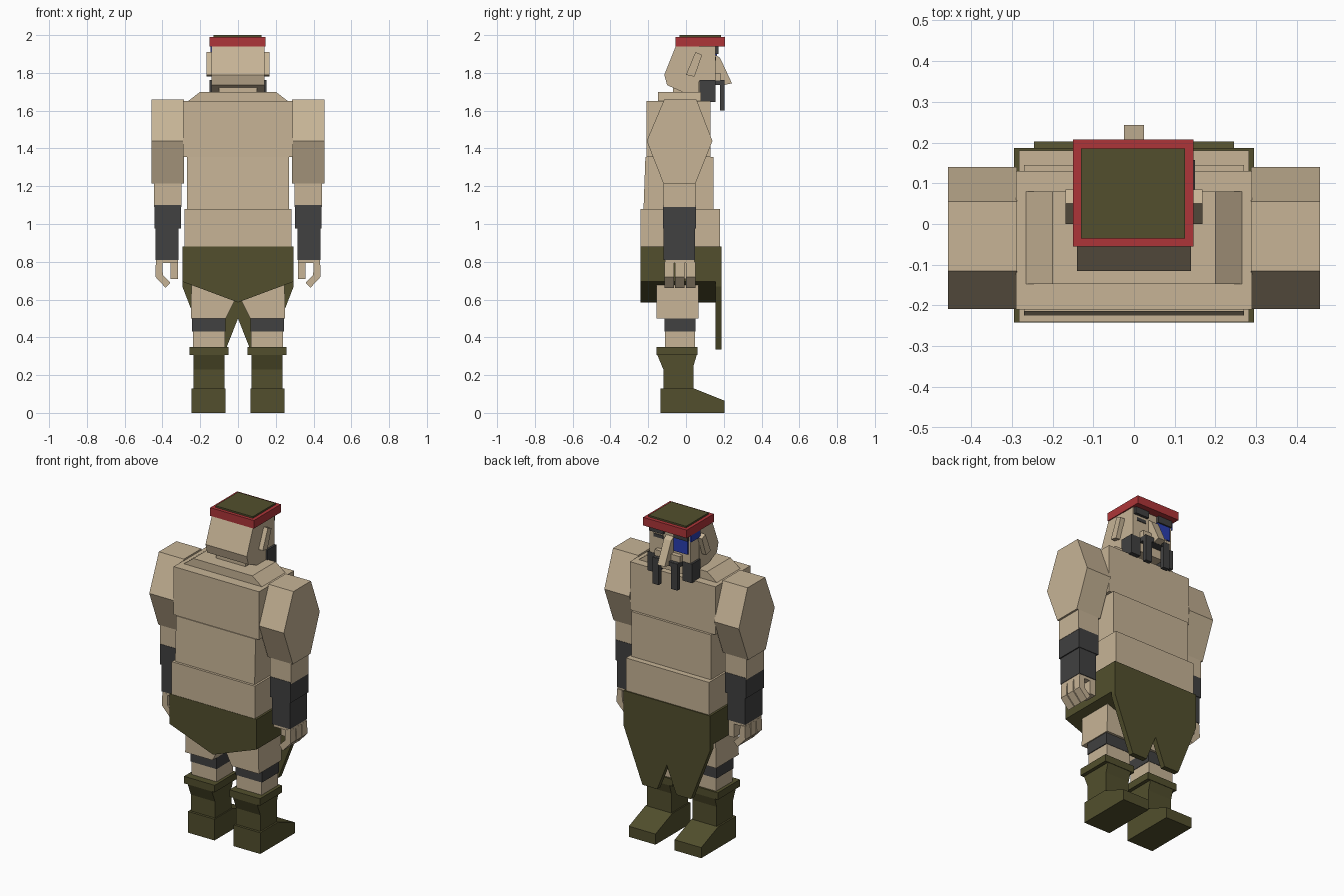
import bpy, bmesh


def material(name, rgb):
    m = bpy.data.materials.new(name)
    lin = [(c / 255 / 12.92) if c < 10 else ((c / 255 + 0.055) / 1.055) ** 2.4 for c in rgb]
    m.diffuse_color = (*lin, 1)
    return m


SKIN = material("skin beige", (199, 180, 150))
OLIVE = material("olive cloth", (82, 79, 45))
DARK = material("charcoal", (65, 65, 65))
RED = material("red band", (174, 53, 56))
BLUE = material("blue paint", (42, 62, 176))


def prism(name, axis, pts, a, b, mat):
    """Extrude a 2D profile from a to b. axis 'x': pts are (y, z); axis 'y': pts are (x, z)."""
    bm = bmesh.new()
    place = (lambda p, t: (t, p[0], p[1])) if axis == 'x' else (lambda p, t: (p[0], t, p[1]))
    near = [bm.verts.new(place(p, a)) for p in pts]
    far = [bm.verts.new(place(p, b)) for p in pts]
    bm.faces.new(near)
    bm.faces.new(far[::-1])
    n = len(pts)
    for i in range(n):
        j = (i + 1) % n
        bm.faces.new((near[i], far[i], far[j], near[j]))
    bmesh.ops.recalc_face_normals(bm, faces=bm.faces)
    me = bpy.data.meshes.new(name)
    bm.to_mesh(me)
    bm.free()
    me.materials.append(mat)
    ob = bpy.data.objects.new(name, me)
    bpy.context.collection.objects.link(ob)
    return ob


def box(name, x0, x1, y0, y1, z0, z1, mat):
    return prism(name, 'x', [(y0, z0), (y1, z0), (y1, z1), (y0, z1)], x0, x1, mat)


# Torso: three stacked blocks and sloped shoulders
box("chest", -0.29, 0.29, -0.21, 0.13, 1.355, 1.65, SKIN)
prism("waist", 'x', [(-0.225, 1.075), (0.145, 1.075), (0.145, 1.355), (-0.215, 1.355)],
      -0.27, 0.27, SKIN)
box("belly", -0.282, 0.282, -0.24, 0.18, 0.86, 1.08, SKIN)
prism("shoulder_slope", 'y', [(-0.265, 1.65), (0.265, 1.65), (0.20, 1.70), (-0.20, 1.70)],
      -0.147, 0.08, SKIN)

# Loincloth: pointed body plus a notched flap on the face side
prism("loincloth", 'y', [(-0.295, 0.88), (-0.295, 0.695), (0, 0.585), (0.295, 0.695), (0.295, 0.88)],
      -0.242, 0.157, OLIVE)
flap = [(0.295, 0.88), (0.295, 0.67), (0.165, 0.335), (0.065, 0.335)]
prism("loincloth_flap", 'y', flap + [(0, 0.5)] + [(-x, z) for x, z in flap[::-1]],
      0.155, 0.187, OLIVE)

# Limbs, repeated on both sides
for s, side in ((-1, "left"), (1, "right")):
    def sbox(name, x0, x1, *rest):
        box(f"{side}_{name}", s * x0, s * x1, *rest)

    def sx(name, pts, x0, x1, mat):
        prism(f"{side}_{name}", 'x', pts, s * x0, s * x1, mat)

    def sy(name, pts, y0, y1, mat):
        prism(f"{side}_{name}", 'y', [(s * x, z) for x, z in pts], y0, y1, mat)

    # Arm
    sx("upper_arm", [(-0.115, 1.66), (0.055, 1.66), (0.14, 1.44), (0.05, 1.215),
                     (-0.12, 1.215), (-0.208, 1.44)], 0.287, 0.457, SKIN)
    sbox("forearm", 0.30, 0.445, -0.12, 0.05, 1.09, 1.22, SKIN)
    sbox("wrist_wrap_upper", 0.303, 0.443, -0.122, 0.052, 0.975, 1.10, DARK)
    sbox("wrist_wrap_lower", 0.315, 0.436, -0.118, 0.048, 0.81, 0.98, DARK)
    # Hand: palm, curled fingers and thumb
    sbox("palm", 0.318, 0.434, -0.112, 0.044, 0.793, 0.812, SKIN)
    for i in range(3):
        y = -0.113 + i * 0.056
        sy(f"finger_{i}", [(0.40, 0.80), (0.435, 0.80), (0.437, 0.72), (0.383, 0.662),
                           (0.358, 0.69), (0.398, 0.73)], y, y + 0.05, SKIN)
    sbox("thumb", 0.318, 0.358, -0.035, 0.044, 0.71, 0.80, SKIN)

    # Leg
    sy("thigh", [(0.065, 0.5), (0.25, 0.5), (0.245, 0.76), (0.005, 0.76), (0.01, 0.61)],
       -0.155, 0.065, SKIN)
    sbox("knee_wrap", 0.065, 0.243, -0.115, 0.05, 0.43, 0.502, DARK)
    sbox("shin", 0.068, 0.238, -0.11, 0.048, 0.34, 0.432, SKIN)

    # Boot
    sbox("boot_cuff", 0.05, 0.258, -0.155, 0.06, 0.307, 0.35, OLIVE)
    sx("boot_shaft", [(-0.153, 0.31), (0.058, 0.31), (0.04, 0.25), (0.04, 0.12),
                      (-0.12, 0.12), (-0.12, 0.23)], 0.072, 0.236, OLIVE)
    sx("boot_foot", [(-0.135, 0), (0.203, 0), (0.203, 0.065), (0.04, 0.13), (-0.135, 0.13)],
       0.065, 0.246, OLIVE)

    # Ear, sideburn, brow, hanging moustache tip
    sx("ear", [(0.0, 1.79), (0.045, 1.78), (0.085, 1.895), (0.05, 1.91)], 0.135, 0.168, SKIN)
    sbox("sideburn", 0.085, 0.15, 0.072, 0.157, 1.645, 1.762, DARK)
    sbox("brow", 0.035, 0.13, 0.15, 0.172, 1.90, 1.94, DARK)
    sbox("moustache_tip", 0.042, 0.085, 0.18, 0.205, 1.60, 1.762, DARK)

# Head
box("neck", -0.10, 0.10, -0.07, 0.08, 1.69, 1.77, SKIN)
prism("skull", 'x', [(-0.055, 1.94), (0.07, 1.94), (0.07, 1.70), (-0.02, 1.70), (-0.10, 1.735),
                     (-0.115, 1.79)], -0.14, 0.14, SKIN)
box("face", -0.138, 0.138, 0.06, 0.155, 1.755, 1.94, SKIN)
box("jaw", -0.09, 0.09, 0.06, 0.15, 1.68, 1.76, SKIN)
box("muzzle", -0.085, 0.085, 0.15, 0.182, 1.76, 1.80, SKIN)
box("moustache", -0.085, 0.085, 0.15, 0.202, 1.735, 1.763, DARK)
prism("nose", 'x', [(0.15, 1.90), (0.18, 1.88), (0.243, 1.745), (0.20, 1.735), (0.15, 1.76)],
      -0.025, 0.025, SKIN)

# Eye patch on one side with its strap, plain eye on the other
box("eye_patch", -0.125, -0.03, 0.154, 0.163, 1.815, 1.90, BLUE)
box("patch_strap", -0.146, -0.137, 0.07, 0.158, 1.895, 1.94, BLUE)
box("eye", 0.045, 0.11, 0.154, 0.159, 1.865, 1.885, DARK)

# Cap
box("cap_band", -0.15, 0.146, -0.055, 0.207, 1.94, 1.99, RED)
box("cap_top", -0.13, 0.125, -0.035, 0.185, 1.985, 2.0, OLIVE)
